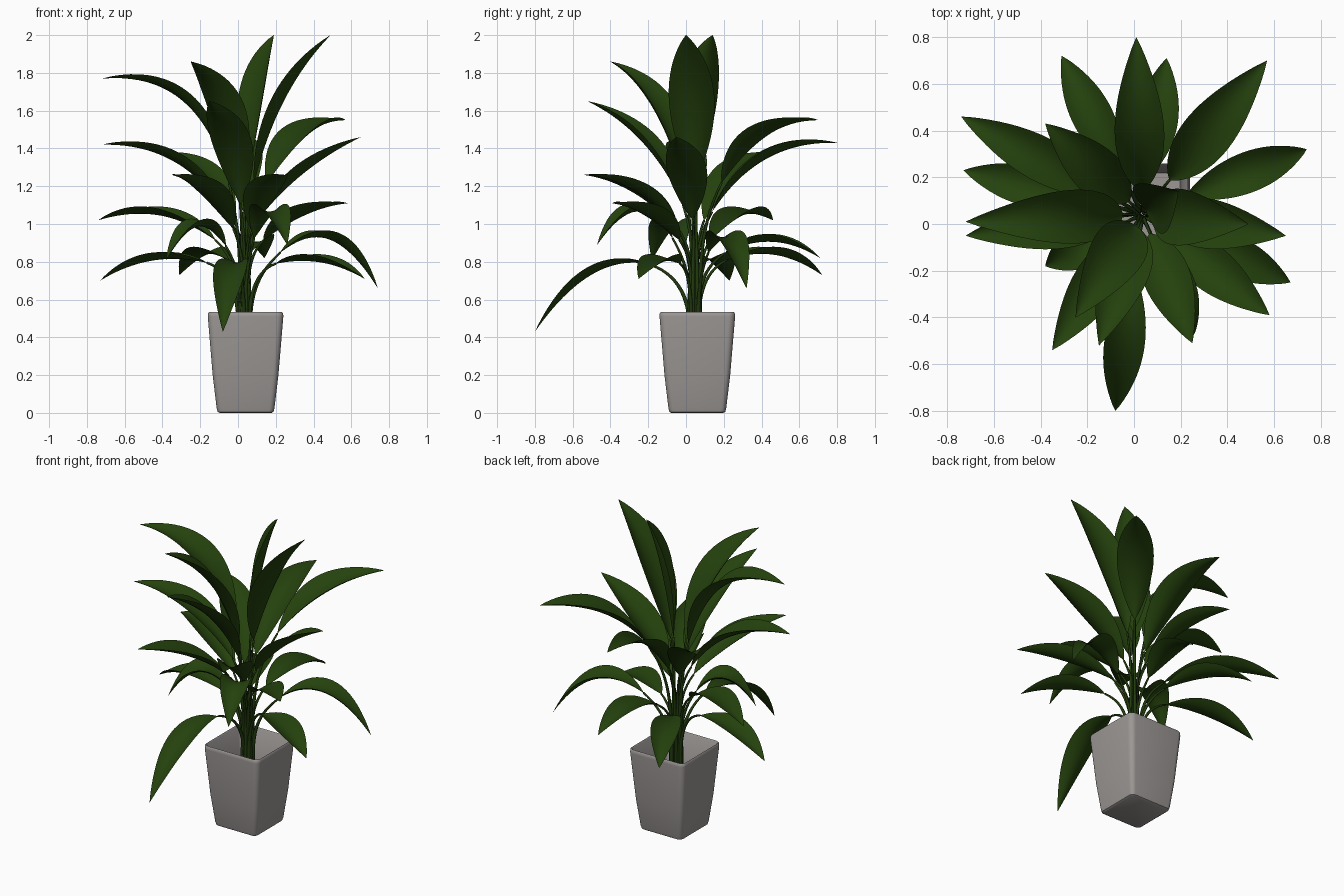
import bpy, bmesh, math
from mathutils import Vector

if "Cube" in bpy.data.objects:
    bpy.data.objects.remove(bpy.data.objects["Cube"])

def material(name, rgb):
    m = bpy.data.materials.new(name)
    m.diffuse_color = (*rgb, 1)
    m.use_nodes = True
    m.node_tree.nodes["Principled BSDF"].inputs["Base Color"].default_value = m.diffuse_color
    return m

LEAF = material("leaf green", (0.018, 0.054, 0.004))
STEM = material("stem green", (0.015, 0.042, 0.004))
POT = material("pot grey", (0.33, 0.31, 0.30))

def finish(bm, name, mat):
    bmesh.ops.recalc_face_normals(bm, faces=bm.faces)
    me = bpy.data.meshes.new(name)
    bm.to_mesh(me)
    bm.free()
    ob = bpy.data.objects.new(name, me)
    bpy.context.collection.objects.link(ob)
    me.materials.append(mat)
    for p in me.polygons:
        p.use_smooth = True
    return ob

def bridge(bm, a, b):
    n = len(a)
    for i in range(n):
        bm.faces.new((a[i], a[(i + 1) % n], b[(i + 1) % n], b[i]))

# Pot: stacked rounded squares, tapering down, rolled rim, deep hollow inside
def rounded_square(bm, half, z, steps=5):
    r = half * 0.18
    ring = []
    for q in range(4):
        corner = math.pi / 4 + q * math.pi / 2
        sx = math.copysign(half - r, math.cos(corner))
        sy = math.copysign(half - r, math.sin(corner))
        for i in range(steps + 1):
            a = (q + i / steps) * math.pi / 2
            ring.append(bm.verts.new((0.04 + sx + r * math.cos(a), 0.06 + sy + r * math.sin(a), z)))
    return ring

FLOOR = 0.26
bm = bmesh.new()
profile = [(0.138, 0), (0.148, 0.006), (0.153, 0.025), (0.174, 0.2), (0.200, 0.51),
           (0.199, 0.526), (0.194, 0.533), (0.188, 0.526), (0.158, FLOOR)]
rings = [rounded_square(bm, *p) for p in profile]
for a, b in zip(rings, rings[1:]):
    bridge(bm, a, b)
bm.faces.new(rings[0])
bm.faces.new(rings[-1])
pot = finish(bm, "pot", POT)
bpy.context.view_layer.objects.active = pot
pot.select_set(True)
bpy.ops.object.shade_smooth_by_angle(angle=math.radians(40))

# Leaves: tip x, y, z and the height of the blade's middle
# (optionally: start fraction, middle fraction, start height)
LEAVES = [
    (-.72, .01, 1.77, 1.67), (-.72, -.05, 1.42, 1.35), (-.74, .46, 1.02, 1.06),
    (-.73, .23, .70, .82), (-.25, -.40, 1.86, 1.62), (-.15, -.52, 1.65, 1.44),
    (.49, 0, 2, 1.66), (.19, .14, 2, 1.70), (.57, .70, 1.55, 1.48, .22, .55, 1.22),
    (.01, .80, 1.43, 1.36), (.65, -.05, 1.46, 1.28), (.58, -.39, 1.11, 1.06),
    (.25, -.51, 1.26, 1.18), (-.35, -.54, 1.26, 1.18), (.26, -.47, .89, 1.08),
    (-.38, -.18, .81, 1), (-.08, -.80, .43, .74), (.67, -.25, .71, .81),
    (.74, .32, .66, .93), (.14, .71, .82, .92), (-.31, .72, .73, .85),
    (-.38, .43, 1.38, 1.27),
]
CENTRE = Vector((0.035, 0.045, 0))

def build_leaf(n, x, y, z, zm, fs=None, fm=None, zs=None):
    # Higher leaves are wider, start closer to the middle and stand steeper
    fs = fs or min(max(0.30 - 0.19 * (z - 0.5), 0.11), 0.30)
    fm = fm or min(max(0.66 - 0.2 * (z - 0.6), 0.42), 0.66)
    zs = zs or max(0.81 + 0.5 * (zm - 0.85), 0.79)
    width = 0.172 + 0.053 * max(z - 0.7, 0)
    tip = Vector((x, y, z))
    reach = Vector((x, y, 0)) - CENTRE
    out = reach.normalized()
    side = Vector((-out.y, out.x, 0))
    start = CENTRE + reach * fs + Vector((0, 0, zs))
    mid = CENTRE + reach * fm + Vector((0, 0, zm))
    ctrl = 2 * mid - (start + tip) / 2
    # Blade: gently folded strip along a curved spine
    bm = bmesh.new()
    rows, cols, prev = 20, 8, None
    for i in range(rows + 1):
        t = i / rows
        p = start * (1 - t) ** 2 + ctrl * 2 * t * (1 - t) + tip * t * t
        tan = ((ctrl - start) * (1 - t) + (tip - ctrl) * t).normalized()
        up = tan.cross(side)
        half = width / 2 * max(math.sin(math.pi * min(t, 0.999) ** 0.95), 0) ** 0.88 + 0.002 * (1 - t)
        row = []
        for j in range(cols + 1):
            v = j / cols * 2 - 1
            row.append(bm.verts.new(p + side * v * half + up * half * 0.45 * (v * v - 0.35)))
        if prev:
            for j in range(cols):
                bm.faces.new((prev[j], prev[j + 1], row[j + 1], row[j]))
        prev = row
    finish(bm, f"leaf_{n:02d}", LEAF)
    # Stalk: tapering tube from the pot floor up to the blade
    bm = bmesh.new()
    ring_r = 0.033 * math.sqrt((n % 5 + 1) / 5)
    foot = CENTRE + out * ring_r + side * 0.008 * math.sin(n * 2.4) + Vector((0, 0, FLOOR))
    base = foot + Vector((0, 0, 0.45 - FLOOR))
    d = (start - base).length
    p1 = base + Vector((0, 0, 0.45 * d))
    p2 = start - (ctrl - start).normalized() * 0.35 * d
    prev, steps, sides = None, 14, 8
    for i in range(-1, steps + 1):
        t = max(i, 0) / steps
        s = 1 - t
        p = base * s**3 + p1 * 3 * s * s * t + p2 * 3 * s * t * t + start * t**3
        if i < 0:
            p = foot
        tan = ((p1 - base) * s * s + (p2 - p1) * 2 * s * t + (start - p2) * t * t).normalized()
        up = tan.cross(side).normalized()
        r = 0.012 - 0.006 * t
        ring = [bm.verts.new(p + r * (side * math.cos(a) + up * math.sin(a)))
                for a in (2 * math.pi * k / sides for k in range(sides))]
        if prev:
            bridge(bm, prev, ring)
        else:
            bm.faces.new(ring)
        prev = ring
    bm.faces.new(prev)
    finish(bm, f"stalk_{n:02d}", STEM)

for n, spec in enumerate(LEAVES, 1):
    build_leaf(n, *spec)
